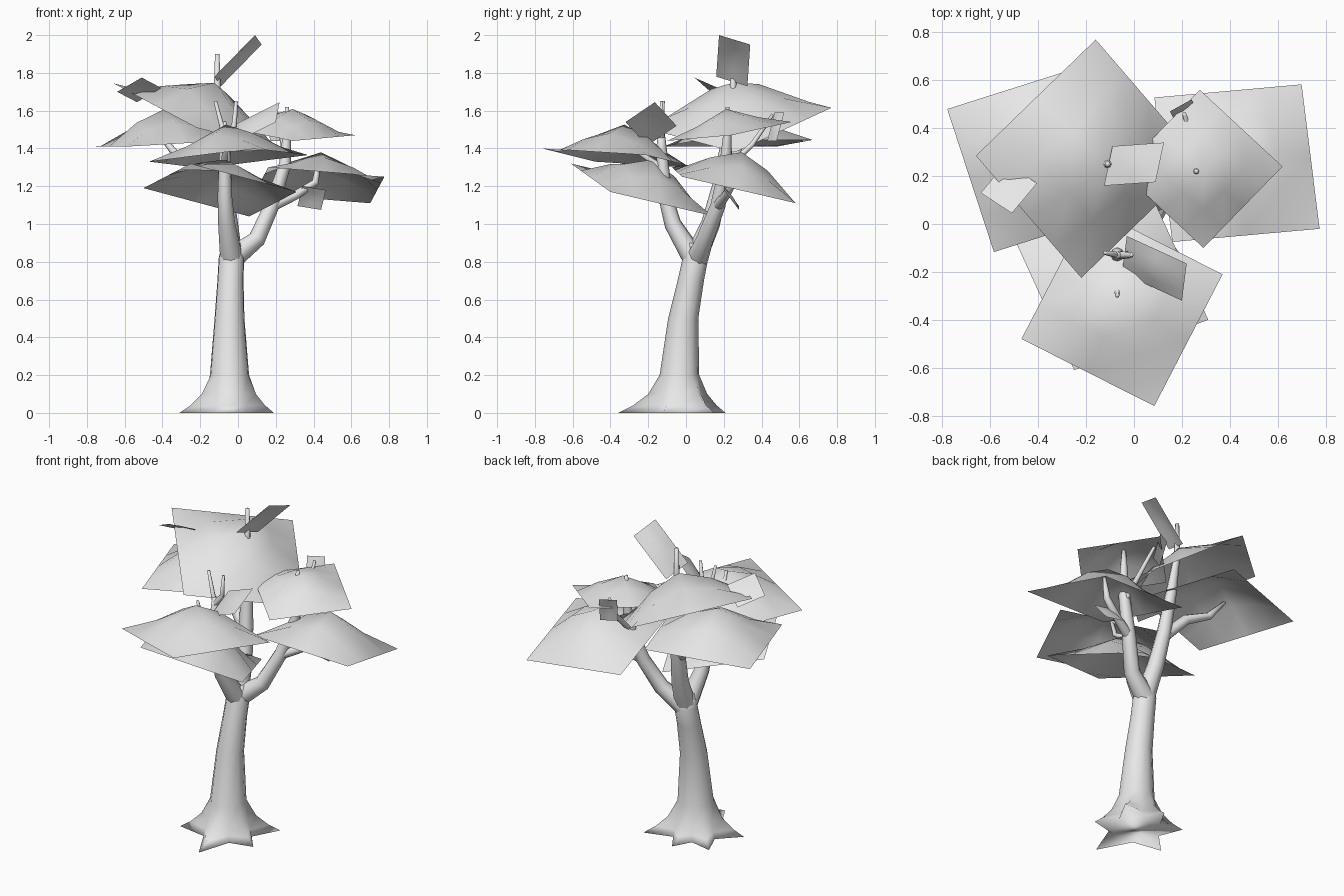
import bpy, bmesh, math
from mathutils import Vector

cube = bpy.data.objects.get("Cube")
if cube:
    bpy.data.objects.remove(cube, do_unlink=True)

GREY = (0.8, 0.8, 0.8, 1)
grey = bpy.data.materials.new("plain_grey")
grey.use_nodes = True
grey.diffuse_color = GREY
grey.node_tree.nodes["Principled BSDF"].inputs["Base Color"].default_value = GREY


def finish(bm, name):
    mesh = bpy.data.meshes.new(name)
    bm.to_mesh(mesh)
    bm.free()
    mesh.materials.append(grey)
    for poly in mesh.polygons:
        poly.use_smooth = True
    obj = bpy.data.objects.new(name, mesh)
    bpy.context.collection.objects.link(obj)
    return obj


def bridge(bm, lower, upper):
    count = len(lower)
    for i in range(count):
        j = (i + 1) % count
        bm.faces.new((lower[i], lower[j], upper[j], upper[i]))


def tube(name, points, radii, sides=8):
    """Tapered limb that follows a path."""
    bm = bmesh.new()
    path = [Vector(p) for p in points]
    rings = []
    for k, p in enumerate(path):
        tangent = (path[min(k + 1, len(path) - 1)] - path[max(k - 1, 0)]).normalized()
        u = Vector((0, 1, 0)).cross(tangent).normalized()
        v = tangent.cross(u)
        ring = []
        for i in range(sides):
            a = math.tau * i / sides
            ring.append(bm.verts.new(p + radii[k] * (u * math.cos(a) + v * math.sin(a))))
        rings.append(ring)
    for lower, upper in zip(rings, rings[1:]):
        bridge(bm, lower, upper)
    bm.faces.new(rings[-1])
    return finish(bm, name)


def leaf(name, a, b, c, bulge, cuts=4):
    """Square sheet from three corners, domed towards the sky, straight edges."""
    a, b, c = Vector(a), Vector(b), Vector(c)
    normal = (b - a).cross(c - b).normalized()
    if normal.z < 0:
        normal = -normal
    bm = bmesh.new()
    grid = []
    for i in range(cuts + 1):
        row = []
        for j in range(cuts + 1):
            s, t = i / cuts, j / cuts
            dome = (1 - abs(2 * s - 1) ** 1.5) * (1 - abs(2 * t - 1) ** 1.5)
            row.append(bm.verts.new(a + (b - a) * s + (c - b) * t + normal * bulge * dome))
        grid.append(row)
    for i in range(cuts):
        for j in range(cuts):
            bm.faces.new((grid[i][j], grid[i + 1][j], grid[i + 1][j + 1], grid[i][j + 1]))
    return finish(bm, name)


# Trunk with star-shaped root flare
tips = [(-0.05, 0.21), (-0.25, 0.13), (-0.31, -0.13),
        (-0.02, -0.36), (0.19, -0.12), (0.19, 0.15)]
centre = Vector((-0.045, -0.035, 0))
outline = []
for i, tip in enumerate(tips):
    p = Vector((*tip, 0)) - centre
    q = Vector((*tips[(i + 1) % len(tips)], 0)) - centre
    outline += [p, (p.normalized() + q.normalized()).normalized() * 0.15]

# each level: height, centre shift in x and y, radius, how much root shape remains
levels = [(0, 0, 0, 0.12, 1), (0.04, 0, 0, 0.125, 0.6), (0.1, 0, 0, 0.12, 0.22),
          (0.2, 0, 0, 0.105, 0), (0.5, 0, 0.02, 0.08, 0), (0.7, 0.005, 0.06, 0.07, 0),
          (0.82, 0.01, 0.085, 0.068, 0), (0.9, 0.01, 0.085, 0.05, 0)]
bm = bmesh.new()
rings = []
for z, dx, dy, r, root in levels:
    shift = centre + Vector((dx, dy, z))
    rings.append([bm.verts.new(shift + (p.normalized() * r).lerp(p, root)) for p in outline])
for lower, upper in zip(rings, rings[1:]):
    bridge(bm, lower, upper)
bm.faces.new(rings[-1])
bm.faces.new(rings[0][::-1])
finish(bm, "trunk")

# Main branches
tube("left_branch", [(-0.03, 0.06, 0.82), (0.1, 0.1, 0.92), (0.18, 0.17, 1.1),
                     (0.25, 0.21, 1.32), (0.26, 0.22, 1.5), (0.26, 0.22, 1.62)],
     [0.06, 0.046, 0.04, 0.032, 0.02, 0.01])
tube("back_branch", [(-0.035, 0.05, 0.82), (-0.05, 0.13, 1.0), (-0.07, 0.18, 1.2),
                     (-0.09, 0.22, 1.45), (-0.11, 0.25, 1.7), (-0.11, 0.25, 1.9)],
     [0.06, 0.05, 0.042, 0.032, 0.018, 0.012])
tube("front_branch", [(-0.035, 0.04, 0.82), (-0.06, -0.07, 1.0), (-0.07, -0.11, 1.15),
                      (-0.07, -0.13, 1.4), (-0.07, -0.13, 1.5)],
     [0.06, 0.045, 0.038, 0.028, 0.015])

# Side branches and twigs
tube("right_side_branch", [(-0.07, 0.17, 1.18), (-0.2, 0.22, 1.32), (-0.33, 0.27, 1.37),
                           (-0.42, 0.3, 1.48)], [0.035, 0.03, 0.022, 0.01])
tube("left_side_branch", [(0.19, 0.17, 1.1), (0.3, 0.21, 1.15), (0.41, 0.25, 1.22),
                          (0.43, 0.25, 1.35)], [0.03, 0.024, 0.02, 0.01])
twigs = {
    "front_twig_right": ((-0.07, -0.13, 1.46), (-0.12, -0.12, 1.65)),
    "front_twig_left": ((-0.07, -0.13, 1.46), (-0.02, -0.13, 1.52), (-0.01, -0.13, 1.65)),
    "front_twig_low": ((-0.07, -0.13, 1.3), (-0.07, -0.25, 1.38), (-0.07, -0.3, 1.54)),
    "back_twig": ((0.24, 0.2, 1.28), (0.24, 0.35, 1.42), (0.21, 0.46, 1.58)),
}
for name, path in twigs.items():
    tube(name, path, [0.02, 0.015, 0.009][-len(path):], 6)

# Large leaf canopies
leaf("top_canopy", (-0.16, 0.77, 1.615), (-0.66, 0.285, 1.745), (-0.22, -0.225, 1.51), 0.2)
leaf("left_upper_canopy", (0.29, -0.1, 1.44), (0.62, 0.24, 1.47), (0.275, 0.56, 1.54), 0.12)
leaf("left_lower_canopy", (0.16, -0.075, 1.3), (0.775, -0.02, 1.25), (0.7, 0.583, 1.11), 0.18)
leaf("right_canopy", (-0.18, 0.67, 1.445), (-0.78, 0.48, 1.41), (-0.585, -0.117, 1.41), 0.18)
leaf("front_upper_canopy", (-0.47, -0.48, 1.33), (0.085, -0.76, 1.4), (0.37, -0.21, 1.365), 0.18)
leaf("front_lower_canopy", (-0.5, -0.06, 1.19), (-0.25, -0.61, 1.32), (0.31, -0.4, 1.17), 0.17)

# Small leaves
leaf("top_small_leaf", (-0.125, 0.16, 1.78), (0.09, 0.175, 2.0), (0.125, 0.34, 1.95), 0.02)
leaf("right_small_leaf", (-0.64, 0.13, 1.7), (-0.51, 0.045, 1.775), (-0.405, 0.17, 1.72), 0.01)
leaf("front_small_leaf", (-0.03, -0.05, 1.52), (0.22, -0.165, 1.645), (0.2, -0.32, 1.54), 0.02)
leaf("back_small_leaf", (0.15, 0.47, 1.59), (0.24, 0.52, 1.59), (0.26, 0.48, 1.44), 0.01)
leaf("left_small_leaf", (0.34, 0.2, 1.2), (0.465, 0.2, 1.18), (0.44, 0.28, 1.075), 0.01)
